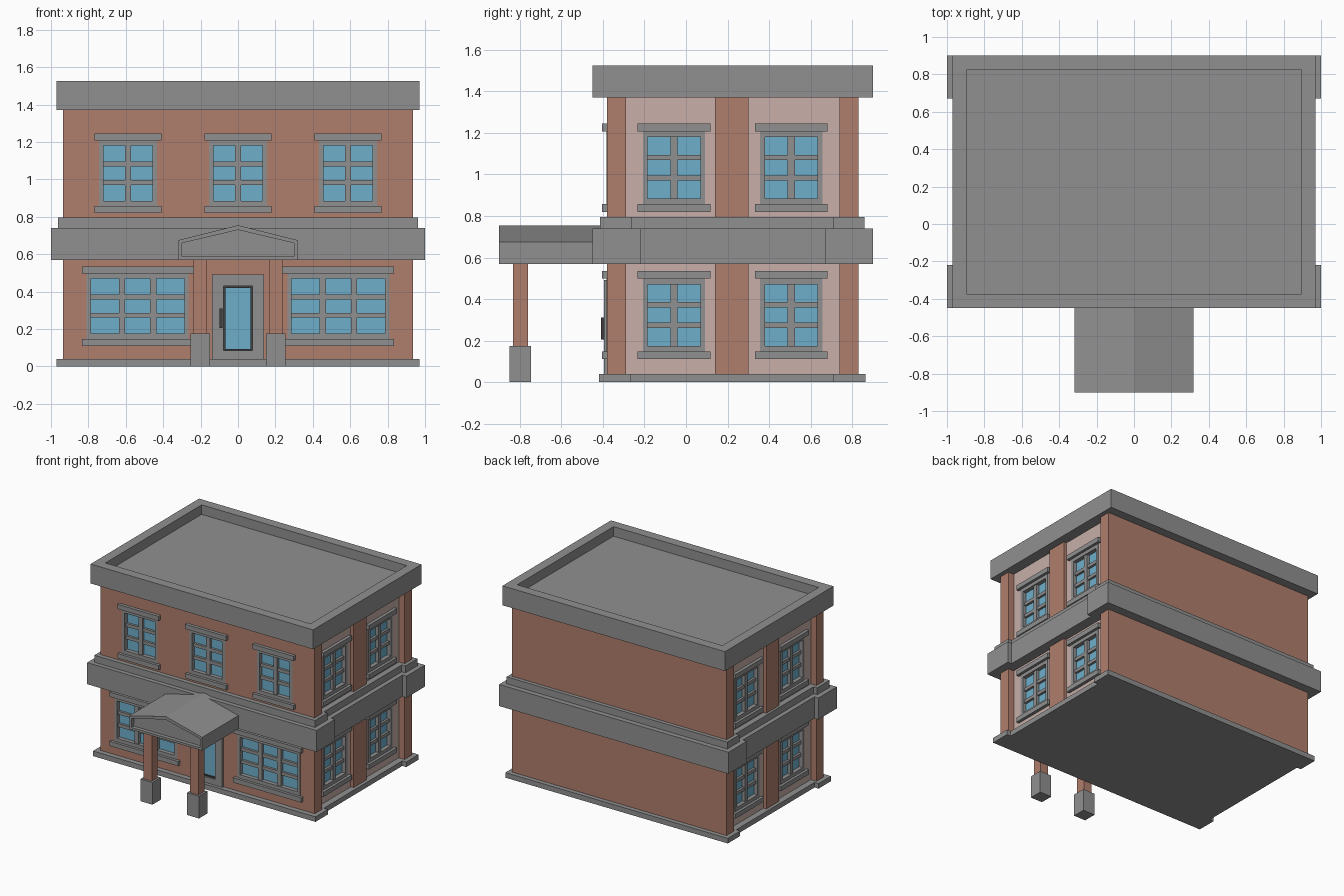
import bpy
import bmesh
import math
from mathutils import Vector

cube = bpy.data.objects.get("Cube")
if cube:
    bpy.data.objects.remove(cube, do_unlink=True)


def material(name, rgb):
    m = bpy.data.materials.new(name)
    m.use_nodes = True
    m.diffuse_color = (*rgb, 1)
    m.node_tree.nodes["Principled BSDF"].inputs["Base Color"].default_value = (*rgb, 1)
    return m


BRICK = material("brick", (0.434, 0.209, 0.153))
PINK = material("pale_pink_plaster", (0.578, 0.429, 0.392))
STONE = material("grey_stone", (0.28, 0.28, 0.28))
GLASS = material("blue_glass", (0.156, 0.43, 0.597))
DARK = material("dark_metal", (0.05, 0.05, 0.05))


def finish(bm, name, *mats):
    bmesh.ops.recalc_face_normals(bm, faces=bm.faces)
    mesh = bpy.data.meshes.new(name)
    bm.to_mesh(mesh)
    bm.free()
    for m in mats:
        mesh.materials.append(m)
    ob = bpy.data.objects.new(name, mesh)
    bpy.context.collection.objects.link(ob)
    return ob


def add_box(bm, x, y, z):
    """Box from three (low, high) ranges."""
    vs = bmesh.ops.create_cube(bm, size=1)["verts"]
    for v in vs:
        v.co = [r[0] if c < 0 else r[1] for c, r in zip(v.co, (x, y, z))]


def boxes(name, mat, *parts):
    bm = bmesh.new()
    for p in parts:
        add_box(bm, *p)
    return finish(bm, name, mat)


def prism(points, vector):
    """Closed solid made by sweeping a flat outline along a vector."""
    bm = bmesh.new()
    face = bm.faces.new([bm.verts.new(p) for p in points])
    new = bmesh.ops.extrude_face_region(bm, geom=[face], use_keep_orig=True)["geom"]
    bmesh.ops.translate(bm, vec=vector, verts=[g for g in new if isinstance(g, bmesh.types.BMVert)])
    bmesh.ops.recalc_face_normals(bm, faces=bm.faces)
    return bm


def stepped_slab(y0, steps, z0, z1):
    """Symmetric plan; each step gives the far y and half width of a stretch."""
    right, y = [], y0
    for y_end, x in steps:
        right += [(x, y), (x, y_end)]
        y = y_end
    plan = right + [(-x, y) for x, y in reversed(right)]
    return prism([(x, y, z0) for x, y in plan], (0, 0, z1 - z0))


def sink_panel(bm, normal, rim, depth):
    """Inset the face looking along normal and push it inwards."""
    normal = Vector(normal)
    face = max(bm.faces, key=lambda f: f.normal.dot(normal))
    bmesh.ops.inset_region(bm, faces=[face], thickness=rim)
    inner = bmesh.ops.extrude_discrete_faces(bm, faces=[face])["faces"][0]
    bmesh.ops.translate(bm, vec=normal * -depth, verts=inner.verts)


def ring(outer_x, outer_z, inner_x, inner_z, y):
    """Four bars round an opening centred on x = 0."""
    (a, b), (c, d) = outer_z, inner_z
    return [((-outer_x, -inner_x), y, (a, b)), ((inner_x, outer_x), y, (a, b)),
            ((-inner_x, inner_x), y, (a, c)), ((-inner_x, inner_x), y, (d, b))]


FRONT, PANEL = 0.38, 0.885
holes = bmesh.new()


def window(name, half, columns, place, z, turn):
    """Framed window with lintel, sill and bars; z is the bottom of the sill."""
    g = half - 0.023                      # half width of the glazing
    lo, hi = z + 0.065, z + 0.36
    parts = ring(half, (z + 0.03, z + 0.39), g, (lo, hi), (-0.004, 0.045))
    parts += [((-half - 0.025, half + 0.025), (-0.025, 0.02), (z + s, z + s + 0.037))
              for s in (0, 0.388)]
    for i in range(1, columns):
        x = -g + 2 * g * i / columns
        parts.append(((x - 0.017, x + 0.017), (0.004, 0.045), (lo, hi)))
    for i in (1, 2):
        h = lo + (hi - lo) * i / 3
        parts.append(((-g, g), (0.01, 0.045), (h - 0.013, h + 0.013)))
    frame = boxes(name + "_frame", STONE, *parts)
    pane = boxes(name + "_glass", GLASS, ((-g, g), (0.028, 0.034), (lo, hi)))
    for ob in (frame, pane):
        ob.location = place
        ob.rotation_euler.z = turn
    # matching opening in the wall
    x, y, _ = place
    zs = (z + 0.032, z + 0.388)
    w = half - 0.002
    if turn:
        s = math.copysign(1, x)
        add_box(holes, sorted((x + s * 0.05, x - s * 0.045)), (y - w, y + w), zs)
    else:
        add_box(holes, (x - w, x + w), (y - 0.05, y + 0.045), zs)


# Front windows
UP, DOWN = 0.82, 0.11
for side, x in (("right", -0.588), ("middle", 0), ("left", 0.588)):
    window("upper_front_window_" + side, 0.154, 2, (x, -FRONT, 0), UP, 0)
for side, x in (("right", -0.537), ("left", 0.537)):
    window("lower_front_window_" + side, 0.273, 3, (x, -FRONT, 0), DOWN, 0)

# Side windows
for side, s in (("right", -1), ("left", 1)):
    for level, z in (("upper", UP), ("lower", DOWN)):
        for spot, y in (("front", -0.058), ("rear", 0.507)):
            window(f"{side}_{level}_{spot}_window", 0.15, 2,
                   (s * PANEL, y, 0), z, s * math.pi / 2)

# Door set in its stone surround
add_box(holes, (-0.08, 0.08), (-0.43, -0.33), (0.083, 0.432))
boxes("door_surround", STONE, *ring(0.139, (0.03, 0.492), 0.078, (0.085, 0.43), (-0.395, -0.34)))
boxes("door_glass_trim", DARK, *ring(0.078, (0.085, 0.43), 0.067, (0.094, 0.418), (-0.382, -0.34)))
boxes("door_glass", GLASS, ((-0.067, 0.067), (-0.372, -0.365), (0.094, 0.418)))
boxes("door_handle", DARK, ((-0.098, -0.084), (-0.41, -0.393), (0.205, 0.31)))

# Walls: brick with piers, pale recessed panels on the sides
bm = stepped_slab(-FRONT, [(-0.29, 0.935), (0.14, PANEL), (0.3, 0.91),
                           (0.74, PANEL), (0.83, 0.935)], 0.02, 1.4)
for f in bm.faces:
    if abs(f.normal.x) > 0.9 and abs(f.calc_center_median().x) < PANEL + 0.01:
        f.material_index = 1
walls = finish(bm, "walls", BRICK, PINK)
cutter = finish(holes, "opening_cutter", BRICK)
cutter.hide_render = True
cutter.hide_viewport = True
cutter.display_type = "WIRE"
cut = walls.modifiers.new("openings", "BOOLEAN")
cut.operation = "DIFFERENCE"
cut.solver = "EXACT"
cut.object = cutter

# Plinth and the two courses of the belt, stepping out at the corners
finish(stepped_slab(-0.42, [(-0.265, 0.97), (0.71, 0.935), (0.865, 0.97)], 0, 0.04),
       "plinth", STONE)
finish(stepped_slab(-0.45, [(-0.22, 1), (0.67, 0.965), (0.9, 1)], 0.57, 0.74),
       "belt_course", STONE)
finish(stepped_slab(-0.415, [(-0.26, 0.962), (0.71, 0.93), (0.86, 0.962)], 0.74, 0.795),
       "belt_upper_course", STONE)

# Flat roof with a parapet
bm = stepped_slab(-0.45, [(0.9, 0.97)], 1.372, 1.525)
sink_panel(bm, (0, 0, 1), 0.107, 0.075)
finish(bm, "roof_parapet", STONE)

# Porch canopy with a sunken gable
gable = [(-0.318, 0.57), (0.318, 0.57), (0.318, 0.675), (0, 0.755), (-0.318, 0.675)]
bm = prism([(x, -0.9, z) for x, z in gable], (0, 0.5, 0))
sink_panel(bm, (0, -1, 0), 0.025, 0.03)
finish(bm, "porch_canopy", STONE)

# Porch posts on stone pedestals
for side, x in (("right", -0.203), ("left", 0.203)):
    boxes("porch_post_" + side, BRICK, ((x - 0.036, x + 0.036), (-0.834, -0.761), (0.17, 0.575)))
    boxes("porch_pedestal_" + side, STONE, ((x - 0.052, x + 0.052), (-0.85, -0.746), (0, 0.175)))
